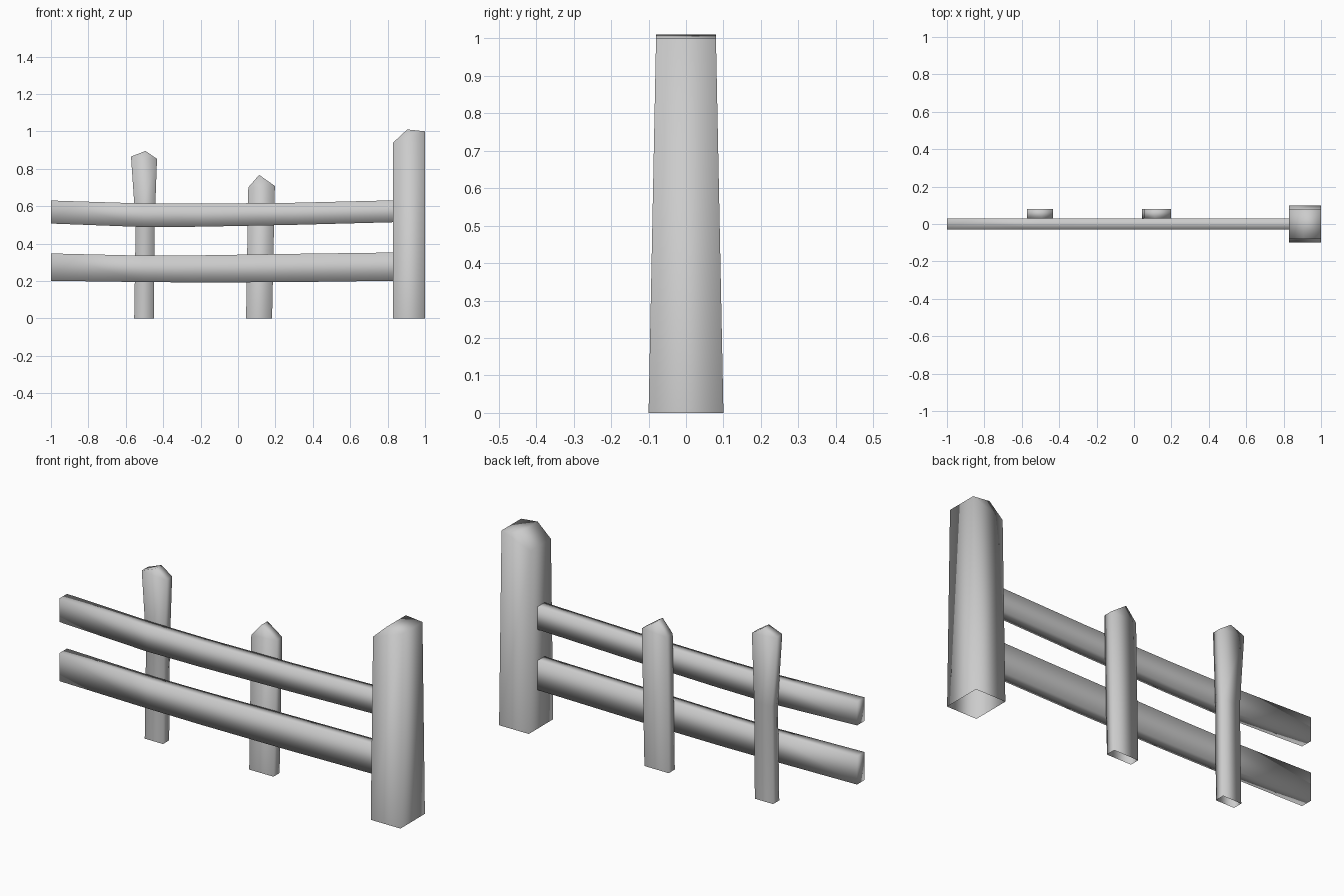
import bpy
import bmesh

if "Cube" in bpy.data.objects:
    bpy.data.objects.remove(bpy.data.objects["Cube"])


def finish(name, bm):
    """Turn the bmesh into a smooth-shaded object."""
    bmesh.ops.recalc_face_normals(bm, faces=bm.faces)
    for f in bm.faces:
        f.smooth = True
    mesh = bpy.data.meshes.new(name)
    bm.to_mesh(mesh)
    bm.free()
    obj = bpy.data.objects.new(name, mesh)
    bpy.context.collection.objects.link(obj)
    return obj


def bridge_loops(bm, a, b):
    n = len(a)
    for i in range(n):
        j = (i + 1) % n
        bm.faces.new((a[i], a[j], b[j], b[i]))


def upright(name, rows, peak, y_range):
    """Open-bottomed board with a pointed top.
    rows: (left x, left z, right x, right z); y_range(z) gives front and back."""
    bm = bmesh.new()

    def vert(x, z, side):
        return bm.verts.new((x, y_range(z)[side], z))

    loops = []
    for xl, zl, xr, zr in rows:
        loops.append([vert(xl, zl, 0), vert(xr, zr, 0),
                      vert(xr, zr, 1), vert(xl, zl, 1)])
    for a, b in zip(loops, loops[1:]):
        bridge_loops(bm, a, b)
    # pointed tip: two gables and two slopes
    fl, fr, br, bl = loops[-1]
    pf, pb = vert(*peak, 0), vert(*peak, 1)
    bm.faces.new((fl, fr, pf))
    bm.faces.new((br, bl, pb))
    bm.faces.new((fr, br, pb, pf))
    bm.faces.new((bl, fl, pf, pb))
    return finish(name, bm)


def rail(name, stations, half=0.03):
    """Sagging plank, stations: (x, bottom z, top z); closed at the free end."""
    bm = bmesh.new()
    loops = [[bm.verts.new((x, y, z)) for y, z in
              ((-half, lo), (half, lo), (half, hi), (-half, hi))]
             for x, lo, hi in stations]
    for a, b in zip(loops, loops[1:]):
        bridge_loops(bm, a, b)
    bm.faces.new(loops[0])
    return finish(name, bm)


# Thick end post, tapering in depth towards the top
def post_depth(z):
    h = 0.1 - 0.02 * z
    return -h, h


upright("end_post", [(0.83, 0, 1.0, 0), (0.83, 0.94, 1.0, 1.0)],
        (0.905, 1.01), post_depth)


# Thin pickets behind the rails
def picket_depth(z):
    return 0.03, 0.08


upright("left_picket",
        [(-0.555, 0, -0.45, 0), (-0.547, 0.5, -0.446, 0.5),
         (-0.572, 0.865, -0.433, 0.853)],
        (-0.495, 0.895), picket_depth)
upright("right_picket",
        [(0.043, 0, 0.182, 0), (0.055, 0.70, 0.197, 0.708)],
        (0.113, 0.767), picket_depth)

# Two sagging rails
rail("upper_rail", [(-1.0, 0.507, 0.630), (-0.5, 0.488, 0.614),
                    (-0.2, 0.490, 0.613), (0.3, 0.500, 0.618),
                    (0.83, 0.514, 0.631)])
rail("lower_rail", [(-1.0, 0.201, 0.347), (-0.5, 0.194, 0.335),
                    (-0.2, 0.192, 0.337), (0.3, 0.194, 0.345),
                    (0.83, 0.201, 0.352)])
